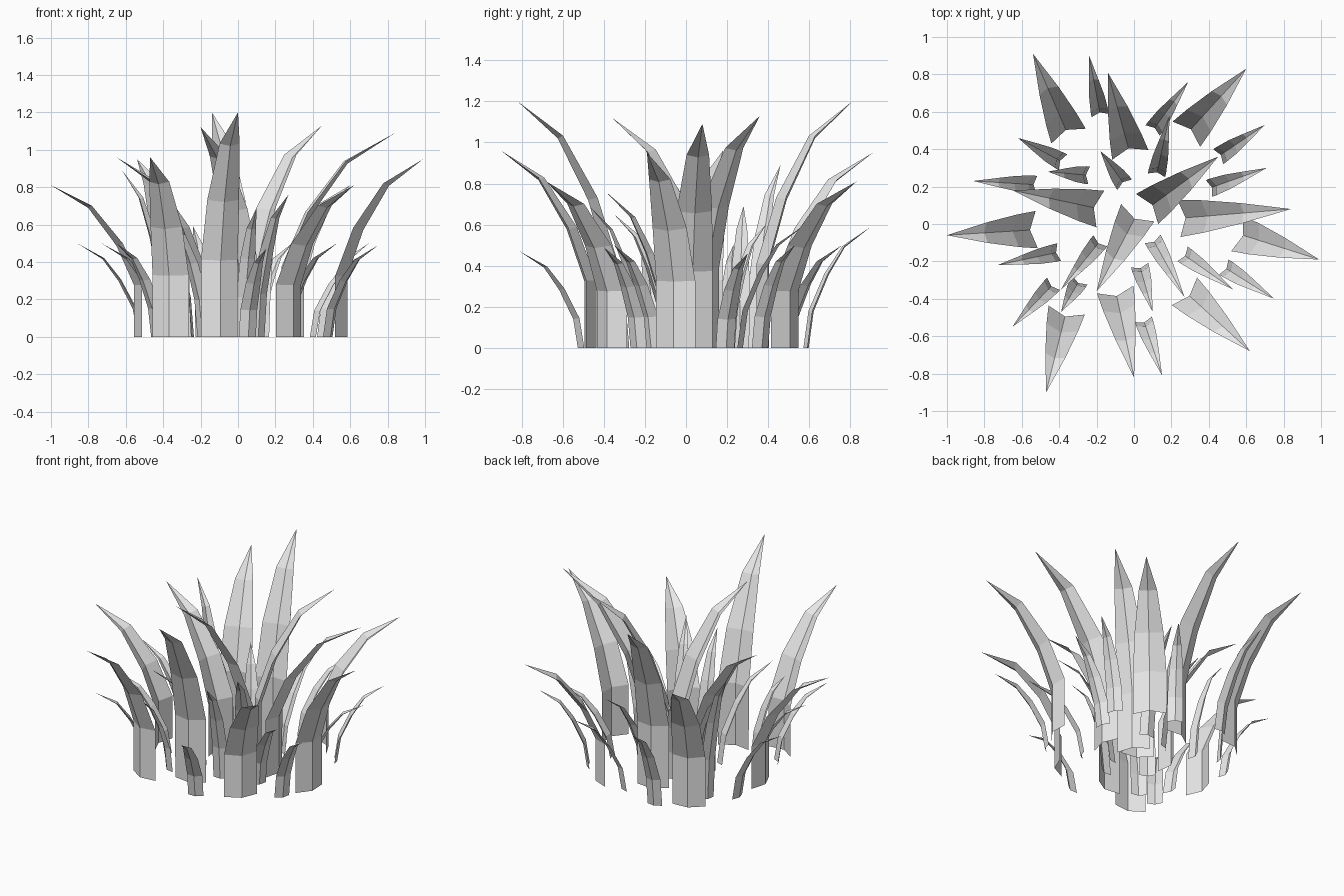
import bpy
import bmesh
from math import sin, cos
from mathutils import Vector

default_cube = bpy.data.objects.get("Cube")
if default_cube:
    bpy.data.objects.remove(default_cube, do_unlink=True)

# One plain colour for the whole clump
grey = bpy.data.materials.new("light_grey")
grey.use_nodes = True
colour = (.8, .8, .8, 1)
grey.diffuse_color = colour
grey.node_tree.nodes["Principled BSDF"].inputs["Base Color"].default_value = colour

# Blade profiles, bottom to top: outward reach, height, width, fold tilt
LARGE_PROFILE = [(0, 0, 1, 0), (0, .34, 1, .1), (.21, .6, .87, .4), (.55, .85, .55, .7)]
SMALL_PROFILE = [(0, 0, 1, 0), (.08, .3, 1, .2), (.32, .6, .87, .5), (.58, .83, .55, .7)]

# Each blade: root x, root y, tip x, tip y, tip height
LARGE_BLADES = [
    (-.35, .47, -.54, .91, .95),
    (-.02, .37, -.14, .81, 1.2),
    (.28, .48, .6, .83, .81),
    (-.18, .08, -.65, .18, .96),
    (-.52, -.03, -1, -.06, .81),
    (.02, .06, -.2, -.36, 1.12),
    (-.1, -.35, 0, -.82, 1.2),
    (-.36, -.46, -.47, -.9, .96),
    (.27, -.36, .62, -.68, .81),
    (.55, -.05, .99, -.19, .95),
    (.24, .03, .84, .08, 1.09),
    (.07, .08, .45, .36, 1.13),
]
SMALL_BLADES = [
    (-.18, .58, -.24, .9, .59),
    (.1, .5, .29, .76, .5),
    (.12, .26, .19, .58, .6),
    (-.38, .33, -.62, .46, .89),
    (-.24, .26, -.46, .28, .69),
    (-.05, .21, -.18, .39, .6),
    (-.52, .21, -.86, .23, .5),
    (-.4, -.15, -.73, -.22, .5),
    (-.43, -.32, -.65, -.55, .5),
    (-.29, -.3, -.39, -.47, .5),
    (-.18, -.09, -.39, -.35, .65),
    (.05, -.51, .15, -.81, .47),
    (.03, -.22, .1, -.47, .69),
    (.1, -.08, .27, -.39, .76),
    (.26, -.16, .53, -.35, .5),
    (.48, -.23, .75, -.4, .49),
    (.4, .19, .71, .3, .46),
    (.45, .36, .7, .53, .5),
]


def add_blade(name, spec, profile, width):
    """Build one folded, outward-curving leaf that ends in a point."""
    root_x, root_y, tip_x, tip_y, height = spec
    root = Vector((root_x, root_y, 0))
    tip = Vector((tip_x, tip_y, height))
    outward = Vector((tip_x - root_x, tip_y - root_y, 0)).normalized()
    up = Vector((0, 0, 1))
    side = up.cross(outward)

    # The spine sits outside the two edges, so the leaf is a shallow gutter
    fold = width * .18
    spine_root = root + outward * fold
    reach = (tip - spine_root).dot(outward)

    bm = bmesh.new()
    rows = []
    for along, rise, taper, tilt in profile:
        spine = spine_root + outward * reach * along + up * height * rise
        inward = (up * sin(tilt) - outward * cos(tilt)) * fold * taper
        half = side * width * taper / 2
        points = (spine + half + inward, spine, spine - half + inward)
        rows.append([bm.verts.new(p) for p in points])

    # Two strips of panels either side of the spine
    for lower, upper in zip(rows, rows[1:]):
        for i in range(2):
            bm.faces.new((lower[i], lower[i + 1], upper[i + 1], upper[i]))

    # Pointed end
    point = bm.verts.new(tip)
    for i in range(2):
        bm.faces.new((rows[-1][i], rows[-1][i + 1], point))

    mesh = bpy.data.meshes.new(name)
    bm.to_mesh(mesh)
    bm.free()
    mesh.materials.append(grey)
    blade = bpy.data.objects.new(name, mesh)
    bpy.context.collection.objects.link(blade)


# Tall broad leaves and short narrow leaves
for number, spec in enumerate(LARGE_BLADES, start=1):
    add_blade(f"large_blade_{number}", spec, LARGE_PROFILE, .2)
for number, spec in enumerate(SMALL_BLADES, start=1):
    add_blade(f"small_blade_{number}", spec, SMALL_PROFILE, .095)
